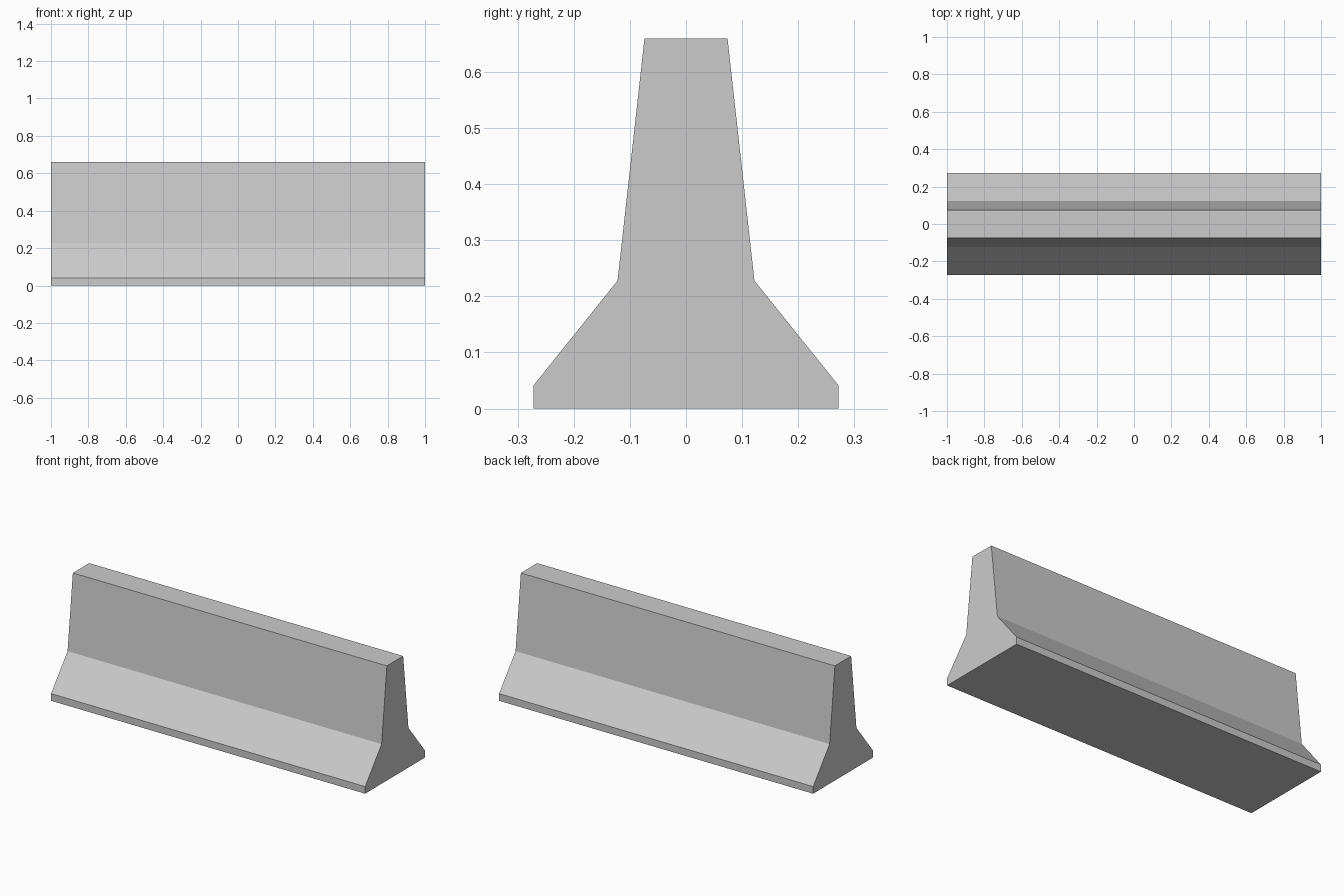
import bpy
import bmesh

# Remove the default cube
cube = bpy.data.objects.get("Cube")
if cube:
    bpy.data.objects.remove(cube, do_unlink=True)

# Concrete colour
concrete = bpy.data.materials.new("concrete_grey")
concrete.use_nodes = True
colour = (0.6, 0.6, 0.6, 1)
concrete.diffuse_color = colour
concrete.node_tree.nodes["Principled BSDF"].inputs["Base Color"].default_value = colour

# Half profile of the barrier: (half depth, height), foot to top
half = [(0.272, 0), (0.272, 0.041), (0.122, 0.228), (0.074, 0.66)]
profile = half + [(-y, z) for y, z in reversed(half)]

# Extrude the mirrored profile along the length
bm = bmesh.new()
end = bm.faces.new([bm.verts.new((-1, y, z)) for y, z in profile])
swept = bmesh.ops.extrude_face_region(bm, geom=[end])["geom"]
verts = [v for v in swept if isinstance(v, bmesh.types.BMVert)]
bmesh.ops.translate(bm, verts=verts, vec=(2, 0, 0))
bmesh.ops.recalc_face_normals(bm, faces=bm.faces)

mesh = bpy.data.meshes.new("barrier")
bm.to_mesh(mesh)
bm.free()
mesh.materials.append(concrete)
barrier = bpy.data.objects.new("barrier", mesh)
bpy.context.collection.objects.link(barrier)
